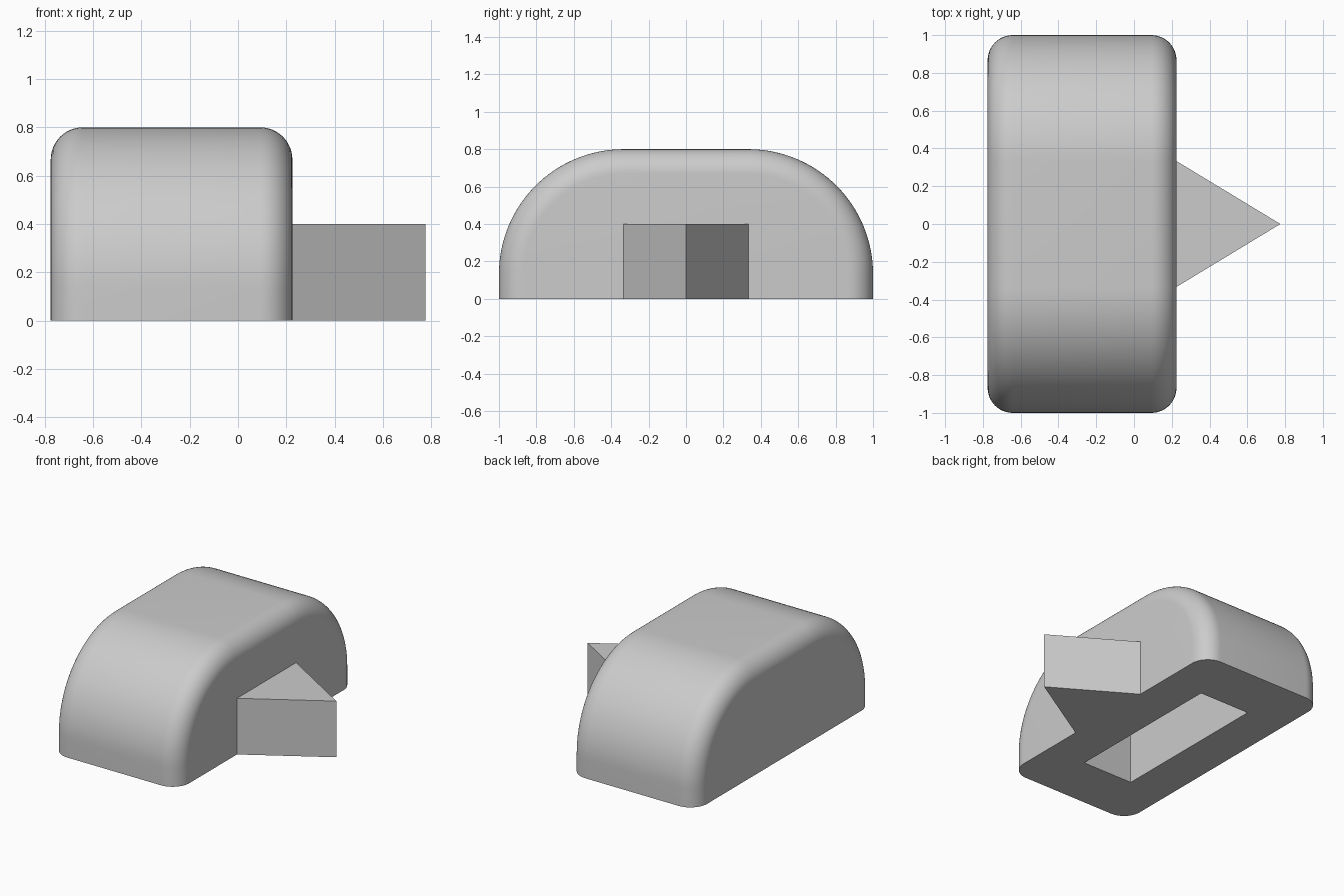
import bpy, bmesh
from math import sin, cos, pi, radians

if "Cube" in bpy.data.objects:
    bpy.data.objects.remove(bpy.data.objects["Cube"], do_unlink=True)

LEFT, RIGHT = -0.775, 0.225        # body ends along x
HALF, HEIGHT = 1.0, 0.8
ARC, FILLET = 2 / 3, 0.133         # shoulder arc and rim rounding
SHOULDER, RIM = 32, 12             # segments

grey = bpy.data.materials.new("light grey")
grey.use_nodes = True
colour = (0.6, 0.6, 0.6, 1)
grey.diffuse_color = colour
grey.node_tree.nodes["Principled BSDF"].inputs["Base Color"].default_value = colour


def make_object(name, bm):
    bmesh.ops.recalc_face_normals(bm, faces=bm.faces)
    mesh = bpy.data.meshes.new(name)
    bm.to_mesh(mesh)
    bm.free()
    mesh.materials.append(grey)
    obj = bpy.data.objects.new(name, mesh)
    bpy.context.collection.objects.link(obj)
    return obj


def arch(inset):
    """Domed side outline, shrunk by inset, from one foot to the other."""
    r = ARC - inset
    centre, base = HALF - ARC, HEIGHT - ARC
    half = [(centre + r * cos(a), base + r * sin(a))
            for a in (pi / 2 * i / SHOULDER for i in range(SHOULDER + 1))]
    half.insert(0, (HALF - inset, 0))
    return half + [(-y, z) for y, z in reversed(half)]


def loft(name, sections):
    """Skin a list of equal rings and cap both ends."""
    bm = bmesh.new()
    rings = [[bm.verts.new(p) for p in ring] for ring in sections]
    for a, b in zip(rings, rings[1:]):
        for i in range(len(a)):
            j = (i + 1) % len(a)
            bm.faces.new((a[i], a[j], b[j], b[i]))
    bm.faces.new(rings[0])
    bm.faces.new(rings[-1])
    return make_object(name, bm)


# Domed body with rounded rims, sharp around the base
stations = [(FILLET * (1 - sin(a)), FILLET * (1 - cos(a)))
            for a in (pi / 2 * i / RIM for i in range(RIM + 1))]
profile = [(LEFT + inset, depth) for inset, depth in
           ((d, e) for e, d in stations)]
profile += [(LEFT + RIGHT - x, inset) for x, inset in reversed(profile)]
body = loft("body", [[(x, y, z) for y, z in arch(inset)] for x, inset in profile])

# Rectangular recess in the underside
cutter = loft("recess_cutter", [[(x, y, z) for x, y in
              ((-0.475, -0.6), (-0.075, -0.6), (-0.075, 0.6), (-0.475, 0.6))]
              for z in (-0.1, 0.4)])
cutter.hide_render = True
cut = body.modifiers.new("recess", "BOOLEAN")
cut.operation, cut.solver, cut.object = "DIFFERENCE", "EXACT", cutter
bpy.ops.object.select_all(action="DESELECT")
bpy.context.view_layer.objects.active = body
body.select_set(True)
bpy.ops.object.modifier_apply(modifier=cut.name)
bpy.data.objects.remove(cutter, do_unlink=True)
bpy.ops.object.shade_smooth_by_angle(angle=radians(30))

# Triangular pointer on the side
loft("pointer", [[(RIGHT, -0.333, z), (0.775, 0, z), (RIGHT, 0.333, z)]
                 for z in (0, 0.4)])
